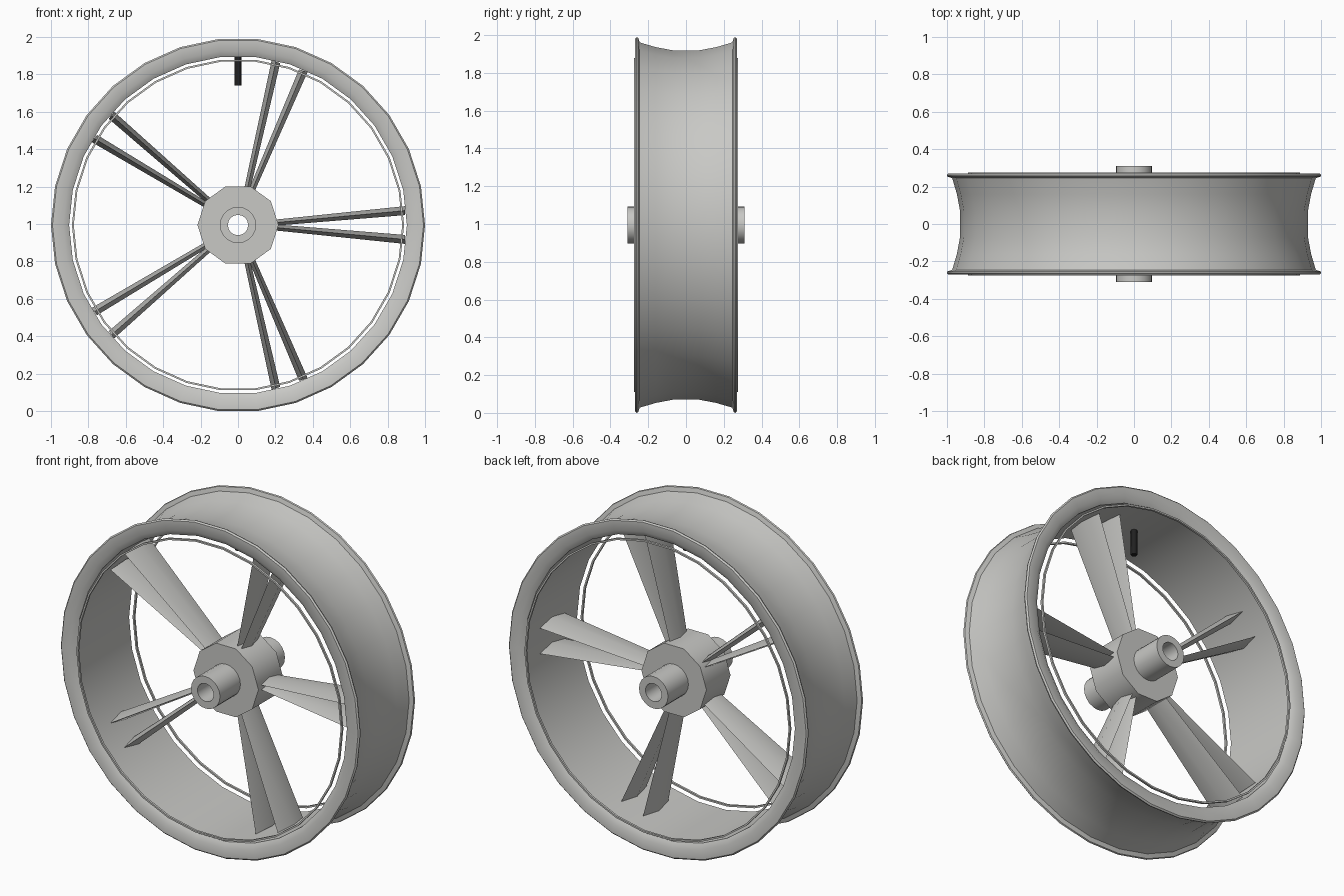
import bpy, bmesh, math
from mathutils import Vector

if "Cube" in bpy.data.objects:
    bpy.data.objects.remove(bpy.data.objects["Cube"])

CZ = math.cos(math.radians(6))  # wheel centre height: 30-sided rim rests on a flat


def material(name, rgb):
    m = bpy.data.materials.new(name)
    m.diffuse_color = (*rgb, 1)
    m.use_nodes = True
    m.node_tree.nodes["Principled BSDF"].inputs["Base Color"].default_value = m.diffuse_color
    return m


METAL = material("light_grey_metal", (0.58, 0.58, 0.56))
BLACK = material("black_rubber", (0.015, 0.015, 0.015))


def finish(bm, name, mat, angle=40):
    bmesh.ops.recalc_face_normals(bm, faces=bm.faces)
    me = bpy.data.meshes.new(name)
    bm.to_mesh(me)
    bm.free()
    me.materials.append(mat)
    ob = bpy.data.objects.new(name, me)
    ob.location.z = CZ
    bpy.context.collection.objects.link(ob)
    bpy.ops.object.select_all(action='DESELECT')
    ob.select_set(True)
    bpy.context.view_layer.objects.active = ob
    bpy.ops.object.shade_smooth_by_angle(angle=math.radians(angle))
    return ob


def lathe(name, profile, sides, mat):
    """Spin a closed (y, radius) outline around the y axis."""
    bm = bmesh.new()
    rings = []
    for i in range(sides):
        a = 2 * math.pi * i / sides
        rings.append([bm.verts.new((r * math.cos(a), y, r * math.sin(a))) for y, r in profile])
    n = len(profile)
    for i in range(sides):
        p, q = rings[i], rings[(i + 1) % sides]
        for j in range(n):
            k = (j + 1) % n
            bm.faces.new((p[j], p[k], q[k], q[j]))
    return finish(bm, name, mat)


# Rim: half outline mirrored across the middle, outside then inside
outer = [(0.07, 0.93), (0.16, 0.947), (0.245, 0.972), (0.253, 0.997), (0.262, 1.0), (0.27, 0.992)]
inner = [(0.27, 0.935), (0.25, 0.903)]
half = outer + inner
rim = half + [(-y, r) for y, r in reversed(half)]
lathe("rim", rim, 30, METAL)

# Thin trim ring standing just inside each rim opening
for s, side in ((-1, "front"), (1, "back")):
    lathe(side + "_trim_ring",
          [(s * 0.262, 0.878), (s * 0.275, 0.878), (s * 0.275, 0.888), (s * 0.262, 0.888)], 30, METAL)

# Hub drum and hollow axle tube
lathe("hub", [(-0.115, 0.06), (-0.115, 0.217), (0.115, 0.217), (0.115, 0.06)], 10, METAL)
lathe("axle_tube", [(-0.31, 0.054), (-0.31, 0.097), (0.31, 0.097), (0.31, 0.054)], 20, METAL)


# Spokes: five pairs of diamond-section blades, tapering toward the hub
def spoke(name, angle, side):
    u = Vector((math.cos(angle), 0, math.sin(angle)))
    t = Vector((-math.sin(angle), 0, math.cos(angle)))
    y = Vector((0, 1, 0))
    bm = bmesh.new()
    loops = []
    for r, off, thick, depth in ((0.19, 0.012, 0.016, 0.08), (0.893, 0.077, 0.024, 0.12)):
        c = u * r + t * off * side
        loops.append([bm.verts.new(c + d) for d in (y * -depth, t * thick, y * depth, t * -thick)])
    a, b = loops
    for j in range(4):
        k = (j + 1) % 4
        bm.faces.new((a[j], a[k], b[k], b[j]))
    bm.faces.new(a)
    bm.faces.new(b)
    finish(bm, name, METAL)


for i in range(5):
    for side, tag in ((-1, "a"), (1, "b")):
        spoke(f"spoke_{i + 1}{tag}", math.radians(72 * i), side)

# Valve stem hanging from the top of the rim
bm = bmesh.new()
bmesh.ops.create_cone(bm, cap_ends=True, segments=8, radius1=0.018, radius2=0.018, depth=0.165)
bmesh.ops.translate(bm, verts=bm.verts, vec=(0, 0, 0.8275))
finish(bm, "valve_stem", BLACK, 50)
